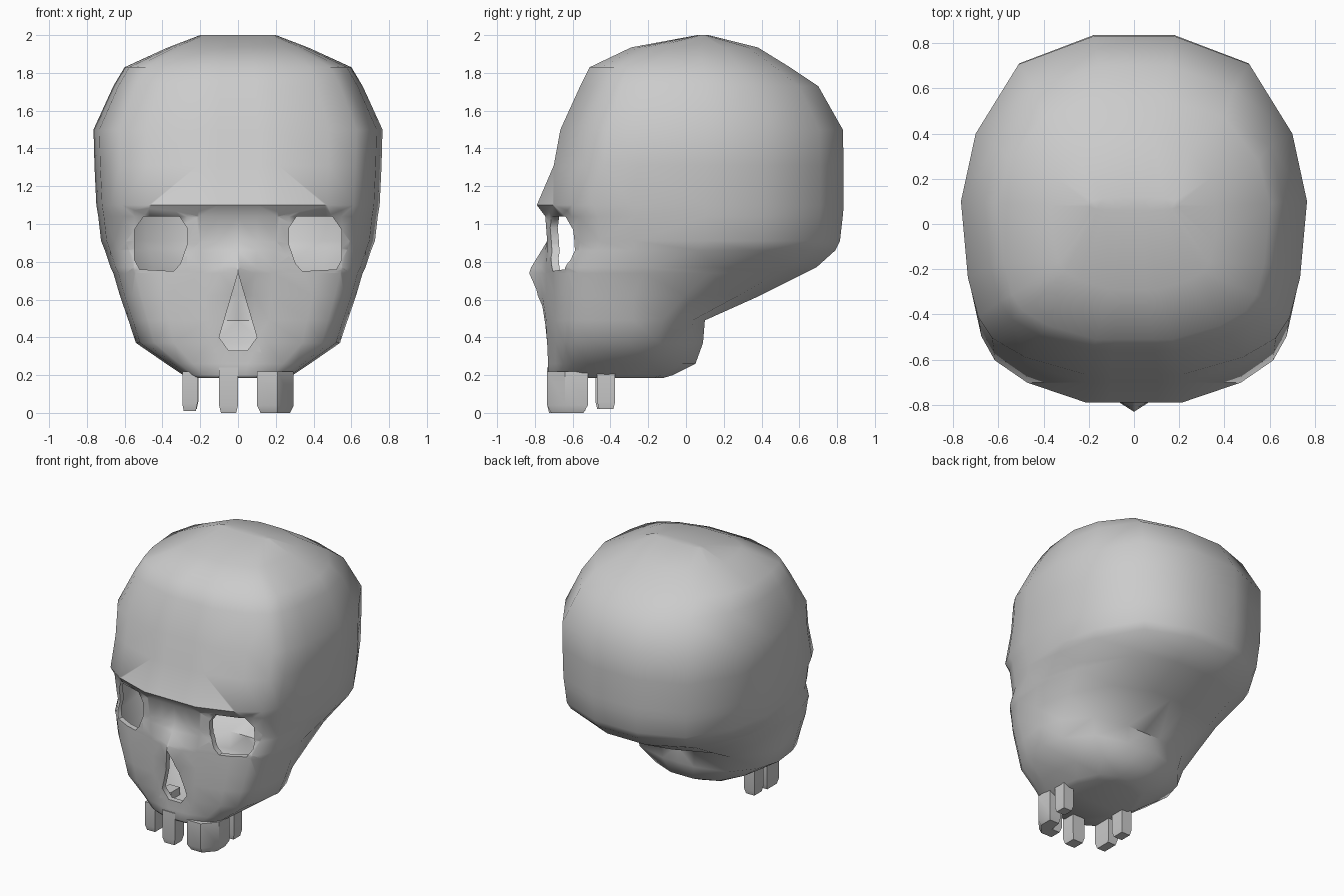
import bpy, bmesh
from mathutils import Vector

if "Cube" in bpy.data.objects:
    bpy.data.objects.remove(bpy.data.objects["Cube"])


def finish(bm, name, angle):
    bmesh.ops.recalc_face_normals(bm, faces=bm.faces[:])
    me = bpy.data.meshes.new(name)
    bm.to_mesh(me)
    bm.free()
    ob = bpy.data.objects.new(name, me)
    bpy.context.collection.objects.link(ob)
    bpy.ops.object.select_all(action='DESELECT')
    ob.select_set(True)
    bpy.context.view_layer.objects.active = ob
    bpy.ops.object.shade_smooth_by_angle(angle=angle)
    return ob


# Half outline of a level: width fraction, depth fraction (+ front, - back)
HALF = [(0, 1), (.14, 1), (.28, 1), (.63, .9), (.82, .79), (.9, .67), (.96, .44),
        (1, 0), (.915, -.41), (.667, -.83), (.235, -1), (0, -1)]

# Levels of the skull: height, half width, widest y, front y, back y, nose push
LEVELS = [
    (2.00, .20, .09, .06, .12, 0), (1.935, .37, .08, -.29, .38, 0),
    (1.83, .60, .09, -.51, .55, 0), (1.73, .66, .10, -.56, .70, 0),
    (1.50, .765, .10, -.665, .83, 0), (1.31, .76, .10, -.70, .835, 0),
    (1.10, .75, .10, -.79, .835, 0), (1.04, .74, .10, -.745, .83, 0),
    (.91, .725, .10, -.735, .815, 0), (.86, .705, .06, -.735, .79, -.03),
    (.77, .675, -.20, -.74, .69, -.08), (.74, .66, -.22, -.74, .63, -.09),
    (.62, .625, -.28, -.74, .39, -.06), (.49, .58, -.28, -.74, .10, -.02),
    (.37, .54, -.30, -.735, .09, 0), (.26, .38, -.35, -.73, .05, 0),
    (.20, .29, -.42, -.73, -.07, 0), (.185, .26, -.42, -.72, -.12, 0)]


def ring(bm, z, hw, ym, yf, yb, nose):
    pts = []
    for i, (u, f) in enumerate(HALF):
        y = ym + ((yf - ym) * f if f > 0 else (ym - yb) * f)
        push = nose if i == 0 else nose * .35 if i == 1 else 0
        pts.append((hw * u, y + push, z))
    pts += [(-x, y, h) for x, y, h in reversed(pts[1:-1])]
    return [bm.verts.new(p) for p in pts]


def cut_hole(bm, poly, depth):
    """Open a hole of front outline poly (x, z) and turn its rim inward."""
    xs, zs = [p[0] for p in poly], [p[1] for p in poly]
    e = .002

    def near(f):
        vx = [v.co.x for v in f.verts]
        vz = [v.co.z for v in f.verts]
        return (f.calc_center_median().y < -.3 and max(vx) > min(xs) - e and min(vx) < max(xs) + e
                and max(vz) > min(zs) - e and min(vz) < max(zs) + e)

    sides = []
    mid = Vector((sum(xs) / len(xs), 0, sum(zs) / len(zs)))
    for (x0, z0), (x1, z1) in zip(poly, poly[1:] + poly[:1]):
        co, no = Vector((x0, 0, z0)), Vector((z1 - z0, 0, x0 - x1)).normalized()
        if (mid - co).dot(no) > 0:
            no.negate()
        sides.append((co, no))
        fs = [f for f in bm.faces if near(f)]
        geom = set(fs)
        for f in fs:
            geom.update(f.edges)
            geom.update(f.verts)
        bmesh.ops.bisect_plane(bm, geom=list(geom), dist=1e-5, plane_co=co, plane_no=no)

    def inside(p, tol):
        return p.y < -.3 and all((p - co).dot(no) < tol for co, no in sides)

    gone = [f for f in bm.faces if inside(f.calc_center_median(), -1e-5)]
    bmesh.ops.delete(bm, geom=gone, context='FACES')
    rim = [ed for ed in bm.edges if ed.is_boundary
           and inside((ed.verts[0].co + ed.verts[1].co) / 2, .005)]
    new = bmesh.ops.extrude_edge_only(bm, edges=rim)['geom']
    for v in new:
        if isinstance(v, bmesh.types.BMVert):
            v.co.y += depth


# Skull shell
bm = bmesh.new()
rings = [ring(bm, *lv) for lv in LEVELS]
n = len(rings[0])
for a, b in zip(rings, rings[1:]):
    for i in range(n):
        j = (i + 1) % n
        bm.faces.new((a[i], a[j], b[j], b[i]))
bm.faces.new(rings[0])
bm.faces.new(rings[-1])
bmesh.ops.triangulate(bm, faces=bm.faces[:])

# Eye sockets and nose opening
EYE = [(.31, 1.04), (.50, 1.04), (.548, .97), (.548, .81), (.52, .76), (.34, .75), (.305, .79),
       (.27, .89), (.27, .98)]
NOSE = [(0, .74), (.10, .40), (.05, .33), (-.05, .33), (-.10, .40)]
cut_hole(bm, EYE, .04)
cut_hole(bm, [(-x, z) for x, z in EYE], .04)
cut_hole(bm, NOSE, .04)
finish(bm, "skull", 1.0)


# Teeth: plan outlines pulled down from the upper jaw
def tooth(name, plan, z0, z1):
    bm = bmesh.new()
    cx = sum(p[0] for p in plan) / len(plan)
    cy = sum(p[1] for p in plan) / len(plan)
    loops = []
    for z, s in ((z1, 1), (z0 + .04, 1), (z0, .8)):
        loops.append([bm.verts.new((cx + (x - cx) * s, cy + (y - cy) * s, z)) for x, y in plan])
    for a, b in zip(loops, loops[1:]):
        for i in range(len(plan)):
            j = (i + 1) % len(plan)
            bm.faces.new((a[i], a[j], b[j], b[i]))
    bm.faces.new(loops[0])
    bm.faces.new(loops[-1])
    finish(bm, name, .7)


def block(x0, x1, y0, y1):
    return [(x0, y0), (x1, y0), (x1, y1), (x0, y1)]


tooth("front_tooth", block(-.10, 0, -.735, -.63), 0, .24)
tooth("corner_tooth", [(.10, -.735), (.21, -.735), (.295, -.64), (.295, -.52), (.20, -.52),
                       (.18, -.63), (.10, -.63)], 0, .22)
tooth("right_molar", block(.21, .295, -.47, -.375), .02, .24)
tooth("left_side_tooth", block(-.295, -.215, -.66, -.52), .01, .22)
tooth("left_molar", block(-.295, -.21, -.48, -.375), .02, .24)
